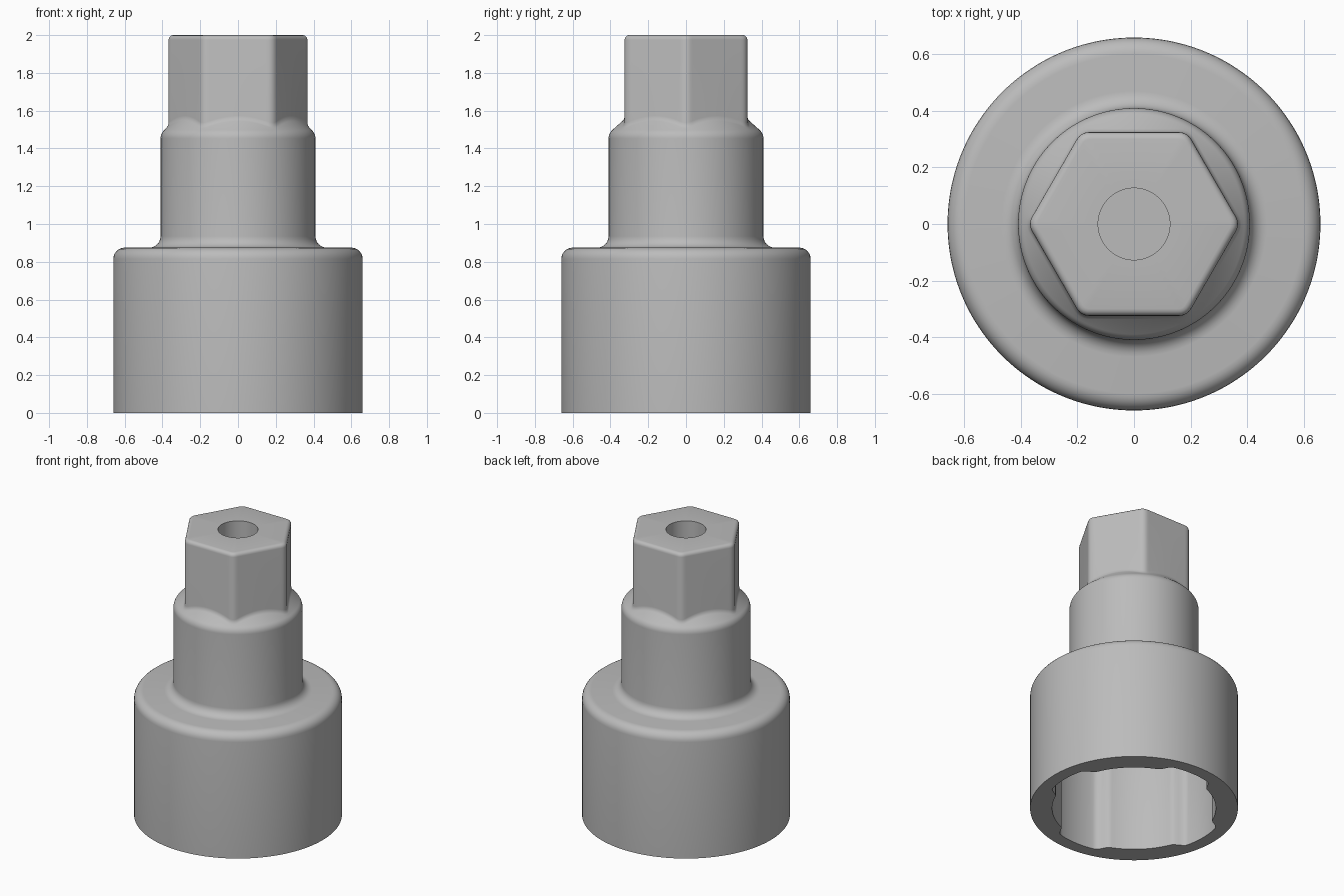
import bpy, bmesh
from math import cos, sin, pi, radians, sqrt

if "Cube" in bpy.data.objects:
    bpy.data.objects.remove(bpy.data.objects["Cube"], do_unlink=True)

SEGMENTS = 192
APOTHEM, CORNER = 0.325, 0.05


def hexagon(inset=0.0):
    """Radius rule of a hexagon with rounded corners, points on the x axis."""
    flat, rho = APOTHEM - inset, max(CORNER - inset, 0.02)
    centre = (flat - rho) * 2 / sqrt(3)

    def radius(a):
        a = abs((a + pi / 6) % (pi / 3) - pi / 6)
        r = flat / cos(pi / 6 - a)
        arc = centre * cos(a) + sqrt(max(rho**2 - (centre * sin(a))**2, 0))
        return arc if arc * sin(a) < rho / 2 else r
    return radius


def circle(r):
    return lambda a: r


def lobed(grow=0.0):
    """Round socket opening with four pockets on the axes."""
    def radius(a):
        a = abs((a + pi / 4) % (pi / 2) - pi / 4)
        t = min(max((radians(23) - a) / radians(9), 0), 1)
        return 0.52 + grow + 0.055 * t * t * (3 - 2 * t)
    return radius


def level(z):
    return lambda r: z


def fillet(cx, cz, rad, start, end, steps=6):
    """Rings along an arc of the turned profile."""
    angles = [radians(start + (end - start) * i / steps) for i in range(steps + 1)]
    return [(circle(cx + rad * cos(t)), level(cz + rad * sin(t))) for t in angles]


def cone(r):
    return 1.555 - (r - APOTHEM) * 0.85


# Rings run from the socket floor, around the outside, to the bottom of the top hole
rings = [(lobed(-0.04), level(0.70)), (lobed(-0.01), level(0.69)),
         (lobed(), level(0.66)), (lobed(), level(0))]

# Wide base, shoulder and neck
rings += [(circle(0.66), level(0))]
rings += fillet(0.60, 0.815, 0.06, 0, 90)
rings += fillet(0.47, 0.935, 0.06, 270, 180)
rings += fillet(0.35, 1.453, 0.06, 0, 48)

# Sloped shoulder running up into the hexagonal drive
rings += [(hexagon(-0.012), cone),
          (hexagon(-0.003), lambda r: cone(r) + 0.004),
          (hexagon(), lambda r: cone(r) + 0.018)]

# Drive sides, rounded top edge and blind hole
for i in range(5):
    t = radians(22.5 * i)
    rings.append((hexagon(0.025 * (1 - cos(t))), level(1.975 + 0.025 * sin(t))))
rings += [(circle(0.127), level(2)), (circle(0.127), level(1.65))]

bm = bmesh.new()
loops = []
for radius, height in rings:
    loop = []
    for i in range(SEGMENTS):
        a = 2 * pi * i / SEGMENTS
        r = radius(a)
        loop.append(bm.verts.new((r * cos(a), r * sin(a), height(r))))
    loops.append(loop)
for low, high in zip(loops, loops[1:]):
    for i in range(SEGMENTS):
        j = (i + 1) % SEGMENTS
        bm.faces.new((low[i], low[j], high[j], high[i]))
bm.faces.new(loops[0])
bm.faces.new(loops[-1])
bmesh.ops.recalc_face_normals(bm, faces=bm.faces)

mesh = bpy.data.meshes.new("socket_adapter")
bm.to_mesh(mesh)
bm.free()
socket = bpy.data.objects.new("socket_adapter", mesh)
bpy.context.collection.objects.link(socket)

# Plain grey metal
grey = bpy.data.materials.new("grey_metal")
grey.use_nodes = True
colour = (0.5, 0.5, 0.5, 1)
grey.diffuse_color = colour
grey.node_tree.nodes["Principled BSDF"].inputs["Base Color"].default_value = colour
mesh.materials.append(grey)

bpy.ops.object.select_all(action='DESELECT')
socket.select_set(True)
bpy.context.view_layer.objects.active = socket
bpy.ops.object.shade_smooth_by_angle(angle=radians(32))
